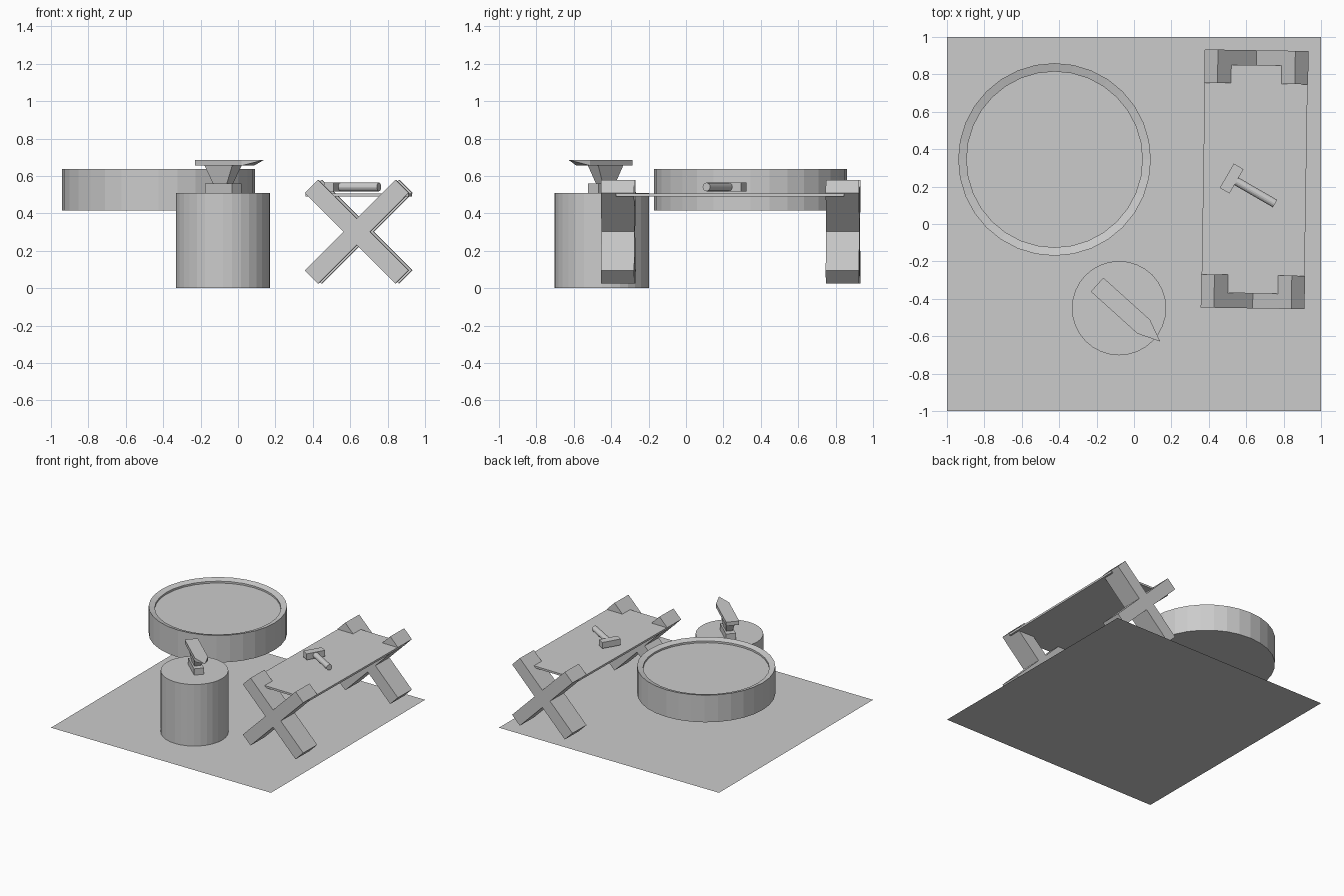
import bpy, bmesh
from math import radians, pi, cos, sin
from mathutils import Matrix, Vector

cube = bpy.data.objects.get("Cube")
if cube:
    bpy.data.objects.remove(cube, do_unlink=True)

grey = bpy.data.materials.new("plain_grey")
grey.use_nodes = True
grey.diffuse_color = (0.6, 0.6, 0.6, 1)
grey.node_tree.nodes["Principled BSDF"].inputs["Base Color"].default_value = (0.6, 0.6, 0.6, 1)


def finish(name, bm, matrix=Matrix()):
    """Turn a bmesh into a named grey object."""
    bmesh.ops.recalc_face_normals(bm, faces=bm.faces)
    mesh = bpy.data.meshes.new(name)
    bm.to_mesh(mesh)
    bm.free()
    mesh.materials.append(grey)
    obj = bpy.data.objects.new(name, mesh)
    obj.matrix_world = matrix
    bpy.context.collection.objects.link(obj)
    return obj


def place(x, y, z, degrees=0):
    return Matrix.Translation((x, y, z)) @ Matrix.Rotation(radians(degrees), 4, 'Z')


def box(name, size, matrix):
    bm = bmesh.new()
    bmesh.ops.create_cube(bm, size=1)
    bmesh.ops.scale(bm, vec=size, verts=bm.verts)
    return finish(name, bm, matrix)


def loft(name, rings, matrix):
    """Join rings of equal length from bottom to top and cap both ends."""
    bm = bmesh.new()
    loops = [[bm.verts.new(p) for p in ring] for ring in rings]
    for low, high in zip(loops, loops[1:]):
        for i in range(len(low)):
            j = (i + 1) % len(low)
            bm.faces.new((low[i], low[j], high[j], high[i]))
    bm.faces.new(loops[0][::-1])
    bm.faces.new(loops[-1])
    return finish(name, bm, matrix)


def circle(radius, z, sides=32):
    return [(radius * cos(2 * pi * i / sides), radius * sin(2 * pi * i / sides), z)
            for i in range(sides)]


def rectangle(length, width, z):
    a, b = length / 2, width / 2
    return [(-a, -b, z), (a, -b, z), (a, b, z), (-a, b, z)]


# Ground sheet
bm = bmesh.new()
bmesh.ops.create_grid(bm, x_segments=1, y_segments=1, size=1)
finish("ground_sheet", bm)

# Floating round tub with a sloped rim and shallow recess
loft("round_tub", [circle(0.515, 0.415), circle(0.515, 0.638),
                   circle(0.47, 0.625), circle(0.47, 0.61)],
     place(-0.425, 0.345, 0))

# Round block carrying the anvil
loft("anvil_block", [circle(0.252, 0.002), circle(0.252, 0.508)], place(-0.08, -0.45, 0))

# Anvil: foot, flared waist, face and pointed horn
anvil = place(-0.08, -0.43, 0, -42)
loft("anvil_foot", [rectangle(0.195, 0.075, 0.508), rectangle(0.195, 0.075, 0.56)], anvil)
loft("anvil_waist", [rectangle(0.1, 0.05, 0.56), rectangle(0.2, 0.075, 0.656)], anvil)
loft("anvil_face", [rectangle(0.336, 0.1, 0.655), rectangle(0.336, 0.1, 0.686)],
     anvil @ Matrix.Translation((0.01, 0, 0)))
bm = bmesh.new()
base = [bm.verts.new((0.178, y, z)) for y, z in
        ((-0.05, 0.655), (0.05, 0.655), (0.05, 0.686), (-0.05, 0.686))]
tip = bm.verts.new((0.296, 0, 0.686))
bm.faces.new(base)
for a, b in zip(base, base[1:] + base[:1]):
    bm.faces.new((a, b, tip))
finish("anvil_horn", bm, anvil)

# Trestle table: thin board on two crossed pairs of legs
table = place(0.645, 0.239, 0, -0.9)
box("table_board", (0.55, 1.22, 0.016), table @ Matrix.Translation((0, 0, 0.499)))
for end, side in (("front", -1), ("back", 1)):
    for lean, tilt in (("left", 45), ("right", -45)):
        box(f"{end}_leg_{lean}", (0.685, 0.178, 0.1),
            table @ Matrix.Translation((0, side * 0.601, 0.302))
            @ Matrix.Rotation(radians(tilt), 4, 'Y'))

# Hammer lying on the board
hammer = place(0.522, 0.243, 0.541, -30)
box("hammer_head", (0.06, 0.15, 0.05), hammer)
loft("hammer_handle", [circle(0.023, 0.02, 16), circle(0.023, 0.268, 16)],
     hammer @ Matrix.Rotation(radians(90), 4, 'Y'))
